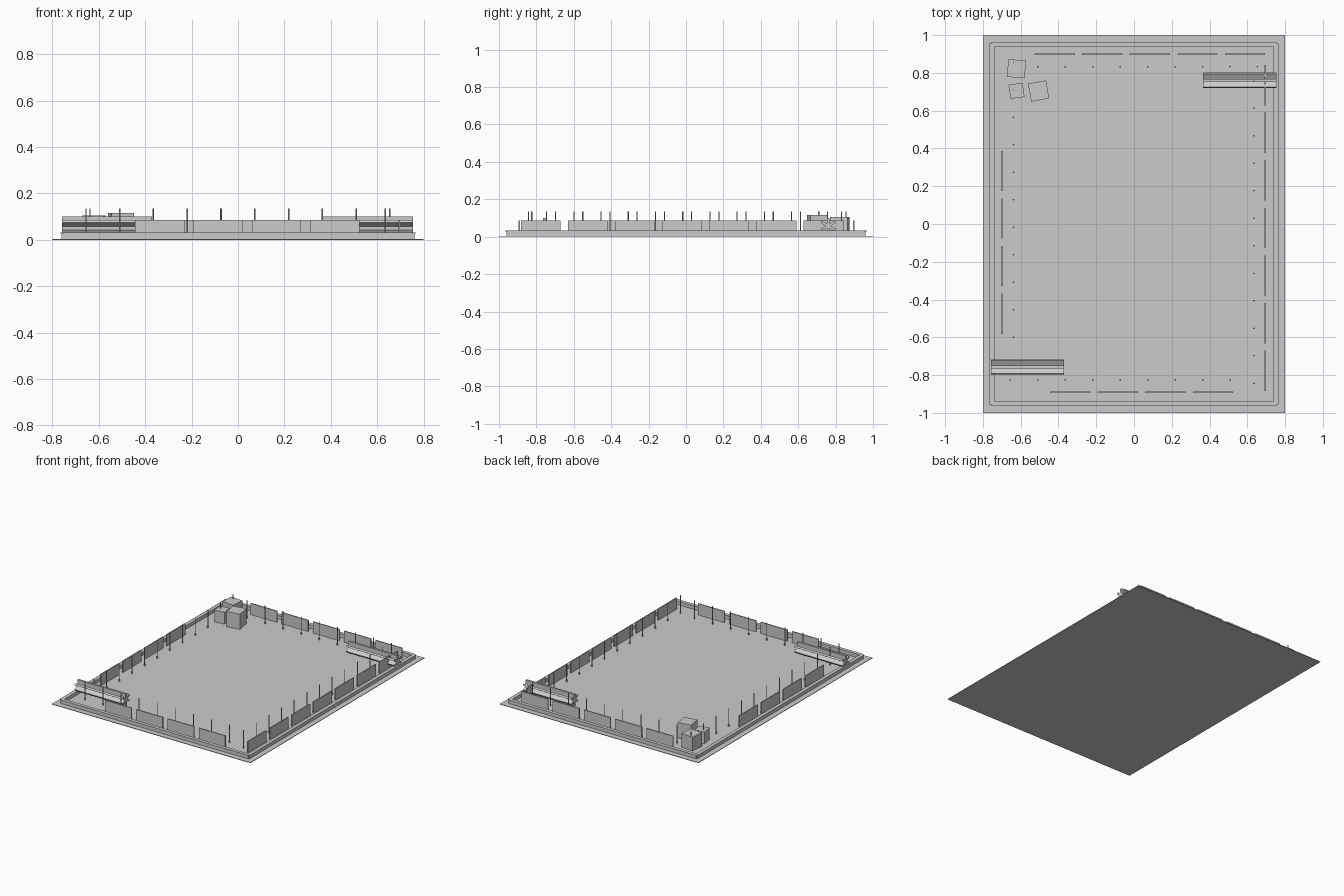
import bpy, bmesh, math
from mathutils import Matrix

if "Cube" in bpy.data.objects:
    bpy.data.objects.remove(bpy.data.objects["Cube"])


def make_object(name, bm):
    mesh = bpy.data.meshes.new(name)
    bmesh.ops.recalc_face_normals(bm, faces=bm.faces)
    bm.to_mesh(mesh)
    bm.free()
    ob = bpy.data.objects.new(name, mesh)
    bpy.context.collection.objects.link(ob)
    return ob


def add_box(bm, x, y, z0, z1, sx, sy, rot=0.0):
    m = (Matrix.Translation((x, y, (z0 + z1) / 2)) @ Matrix.Rotation(math.radians(rot), 4, 'Z')
         @ Matrix.Diagonal((sx, sy, z1 - z0, 1)))
    bmesh.ops.create_cube(bm, size=1, matrix=m)


def add_post(bm, x, y):
    for r, z0, z1 in ((0.003, 0, 0.135), (0.0045, 0, 0.02)):
        bmesh.ops.create_cone(bm, cap_ends=True, segments=8, radius1=r, radius2=r, depth=z1 - z0,
                              matrix=Matrix.Translation((x, y, (z0 + z1) / 2)))


# thin ground slab
bm = bmesh.new()
add_box(bm, 0, 0, 0, 0.004, 1.6, 2.0)
make_object("ground_slab", bm)

# low curb with a slightly longer cap, notched at the corners
bm = bmesh.new()
for s in (-1, 1):
    add_box(bm, 0, s * 0.952, 0, 0.025, 1.51, 0.018)
    add_box(bm, s * 0.752, 0, 0, 0.025, 0.018, 1.91)
    add_box(bm, 0, s * 0.952, 0.025, 0.032, 1.51, 0.025)
    add_box(bm, s * 0.752, 0, 0.025, 0.032, 0.025, 1.91)
make_object("perimeter_curb", bm)

# barrier panels along the four sides
bm = bmesh.new()
PITCH, LENGTH, THICK, TOP = 0.252, 0.213, 0.008, 0.086
for i in range(7):
    add_box(bm, 0.695, -0.777 + PITCH * i, 0, TOP, THICK, LENGTH)
for i in range(4):
    add_box(bm, -0.70, -0.475 + PITCH * i, 0, TOP, THICK, LENGTH)
    add_box(bm, -0.338 + PITCH * i, -0.892, 0, TOP, LENGTH, THICK)
for i in range(5):
    add_box(bm, -0.42 + PITCH * i, 0.898, 0, TOP, LENGTH, THICK)
make_object("barrier_panels", bm)

# inner rows of thin posts
bm = bmesh.new()
STEP = 0.1455
for i in range(9):
    add_post(bm, -0.655 + STEP * i, -0.825)
    add_post(bm, -0.51 + STEP * i, 0.832)
for i in range(12):
    add_post(bm, -0.638, -0.745 + STEP * i)
    add_post(bm, 0.635, -0.843 + STEP * i)
make_object("fence_posts", bm)

# crates in the back left corner
bm = bmesh.new()
for x, y, size, top, rot in ((-0.622, 0.822, 0.094, 0.105, -5),
                             (-0.622, 0.705, 0.075, 0.09, 8),
                             (-0.505, 0.704, 0.097, 0.115, 10)):
    add_box(bm, x, y, 0, top, size, size, rot)
make_object("crates", bm)


# long barriers with a six-armed section, lying along x
def star_barrier(name, x0, x1, y, z=0.058, reach=0.043, half=0.007):
    bm = bmesh.new()
    loop = []
    for k in range(6):
        a = math.radians(30 + 60 * k)
        c, s = math.cos(a), math.sin(a)
        for r, t in ((reach, -half), (reach, half)):
            loop.append((r * c - t * s, r * s + t * c))
        b = a + math.radians(30)
        loop.append((2 * half * math.cos(b), 2 * half * math.sin(b)))
    face = bm.faces.new([bm.verts.new((x0, y + p, z + q)) for p, q in loop])
    ext = bmesh.ops.extrude_face_region(bm, geom=[face], use_keep_orig=True)
    bmesh.ops.translate(bm, vec=(x1 - x0, 0, 0),
                        verts=[v for v in ext["geom"] if isinstance(v, bmesh.types.BMVert)])
    make_object(name, bm)


star_barrier("front_left_barrier", -0.758, -0.37, -0.757)
star_barrier("back_right_barrier", 0.364, 0.754, 0.76)
